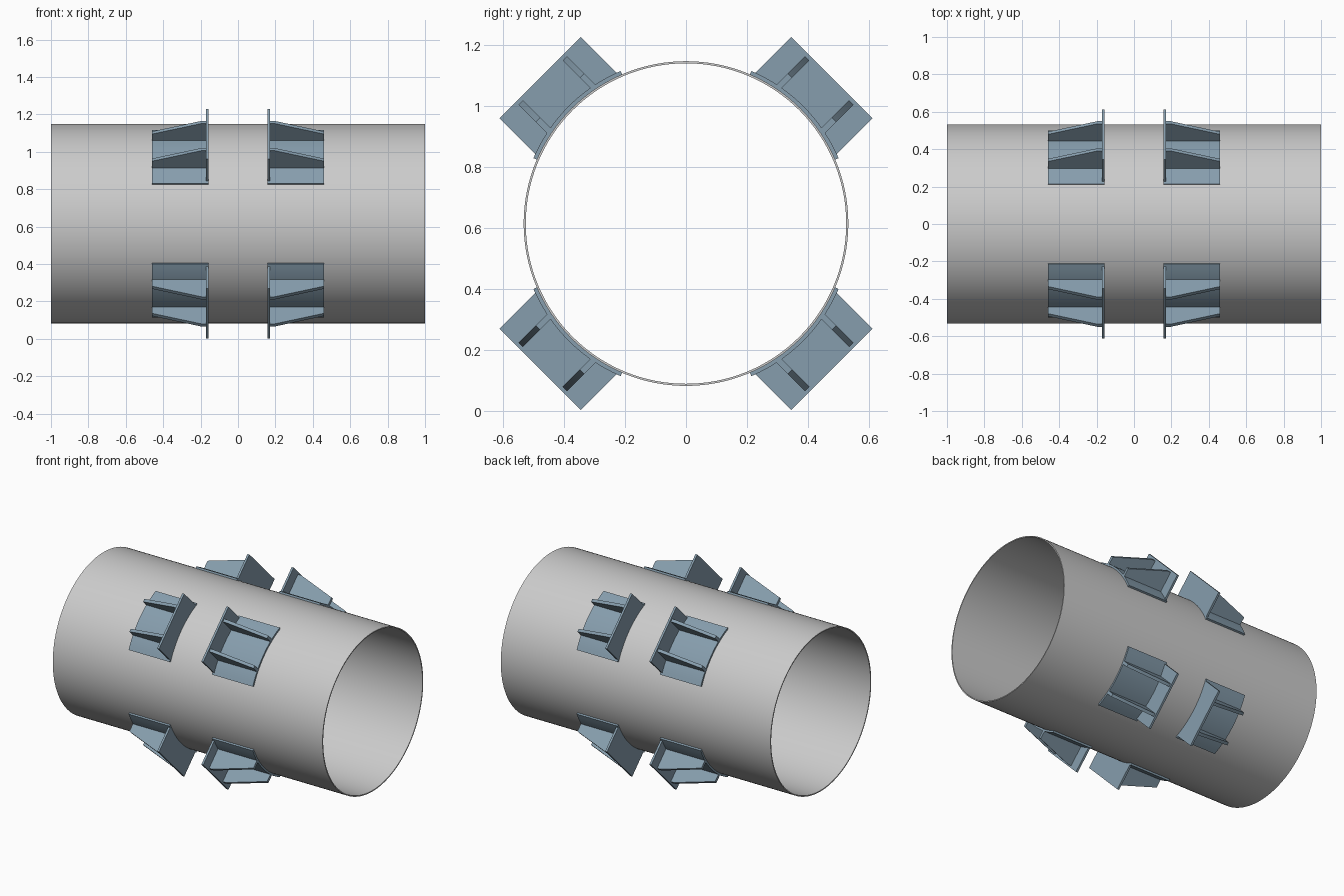
import bpy, bmesh
from math import sin, cos, radians, sqrt, pi, asin
from mathutils import Vector, Matrix

if "Cube" in bpy.data.objects:
    bpy.data.objects.remove(bpy.data.objects["Cube"])

CZ, R_OUT, R_IN = 0.6155, 0.533, 0.526
PAD_R, T_HALF = 0.545, 0.189
X0, X1 = 0.157, 0.46

steel = bpy.data.materials.new("bracket_steel")
steel.diffuse_color = (0.24, 0.34, 0.42, 1)
steel.use_nodes = True
steel.node_tree.nodes["Principled BSDF"].inputs["Base Color"].default_value = steel.diffuse_color


def finish(name, bm, mat=None):
    bmesh.ops.recalc_face_normals(bm, faces=bm.faces)
    me = bpy.data.meshes.new(name)
    bm.to_mesh(me)
    bm.free()
    ob = bpy.data.objects.new(name, me)
    bpy.context.collection.objects.link(ob)
    if mat:
        me.materials.append(mat)
    bpy.context.view_layer.objects.active = ob
    ob.select_set(True)
    bpy.ops.object.shade_smooth_by_angle(angle=radians(30))
    ob.select_set(False)
    return ob


def strip_prism(bm, inner, outer, offset):
    """Solid between two matching point rows, extruded by offset."""
    off = Vector(offset)
    rows = [[bm.verts.new(Vector(p) + d) for p in row]
            for d in (Vector(), off) for row in (inner, outer)]
    a, b, c, d = rows
    for i in range(len(a) - 1):
        for p, q in ((a, b), (b, d), (d, c), (c, a)):
            bm.faces.new((p[i], p[i + 1], q[i + 1], q[i]))
    for i in (0, -1):
        bm.faces.new((a[i], b[i], d[i], c[i]))


def bracket_mesh(bm):
    # local frame: x along pipe, y tangential, z radial
    n = 16
    # curved saddle pad
    angs = [radians(-21.8 + 43.6 * i / n) for i in range(n + 1)]
    arc = lambda r: [(X0, r * sin(a), r * cos(a)) for a in angs]
    strip_prism(bm, arc(0.532), arc(PAD_R), (X1 - X0, 0, 0))
    # upright plate with curved lower edge
    ts = [-T_HALF + 2 * T_HALF * i / n for i in range(n + 1)]
    low = [(X0, t, sqrt(0.538 ** 2 - t * t)) for t in ts]
    strip_prism(bm, low, [(X0, t, 0.677) for t in ts], (0.014, 0, 0))
    # two tapered ribs
    for t in (-0.1025, 0.1025):
        y = t - 0.01
        strip_prism(bm, [(x, y, 0.53) for x in (0.165, 0.195, X1)],
                    [(0.165, y, 0.665), (0.195, y, 0.665), (X1, y, 0.585)],
                    (0, 0.02, 0))


# pipe shell
bm = bmesh.new()
N = 128
rings = []
for x, r in ((-1, R_OUT), (1, R_OUT), (1, R_IN), (-1, R_IN)):
    rings.append([bm.verts.new((x, r * sin(2 * pi * i / N), CZ + r * cos(2 * pi * i / N)))
                  for i in range(N)])
for k in range(4):
    p, q = rings[k], rings[(k + 1) % 4]
    for i in range(N):
        j = (i + 1) % N
        bm.faces.new((p[i], p[j], q[j], q[i]))
finish("pipe", bm)

# four brackets around the pipe, mirrored along it
for k in range(4):
    for side, sx in (("right", 1), ("left", -1)):
        bm = bmesh.new()
        bracket_mesh(bm)
        m = (Matrix.Translation((0, 0, CZ)) @ Matrix.Rotation(radians(45 + 90 * k), 4, 'X')
             @ Matrix.Diagonal((sx, 1, 1, 1)))
        bm.transform(m)
        finish(f"bracket_{side}_{k + 1}", bm, steel)
